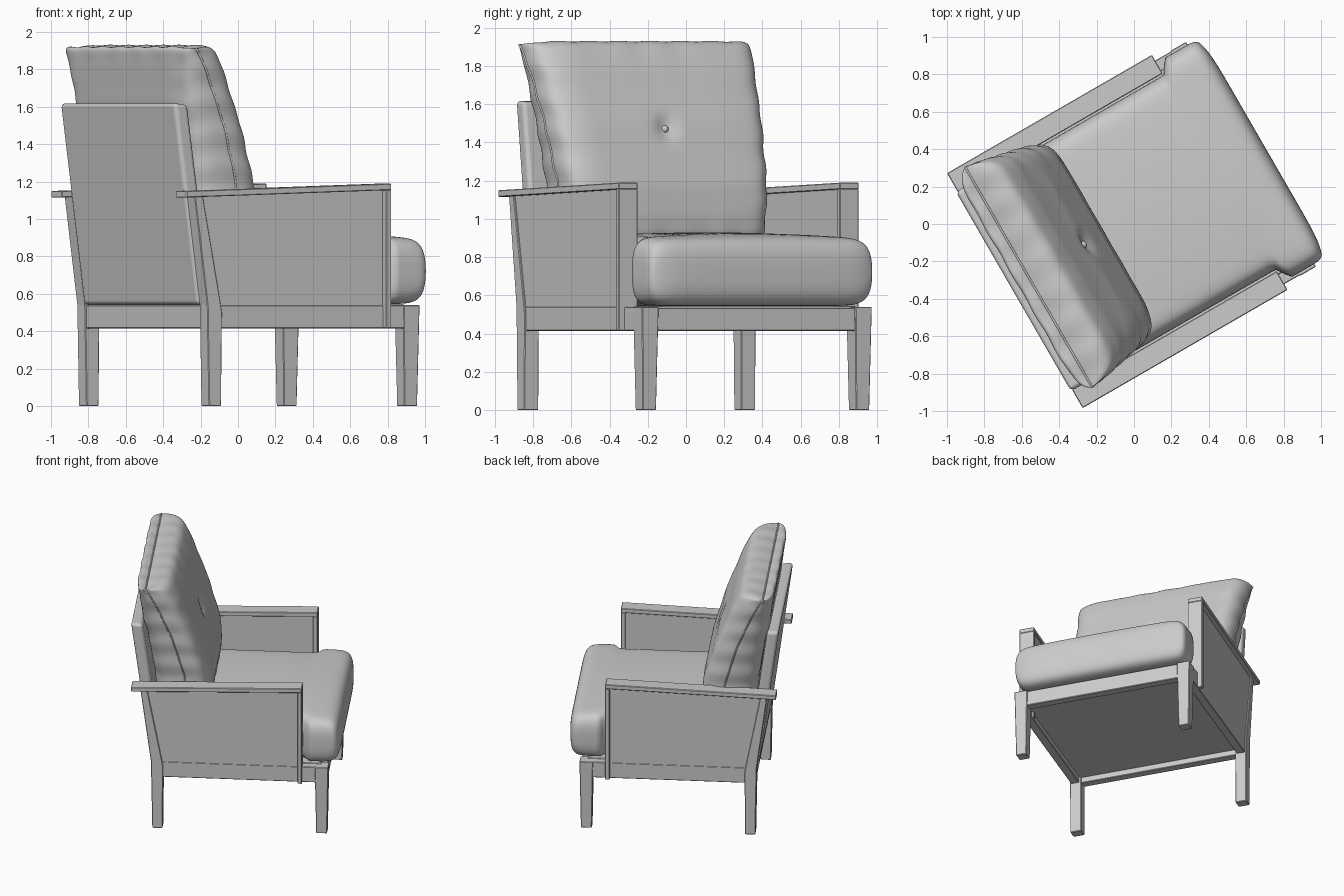
import bpy, bmesh
from math import sin, pi, radians, exp
from mathutils import Matrix, Vector

if "Cube" in bpy.data.objects:
    bpy.data.objects.remove(bpy.data.objects["Cube"])

# Chair is modelled facing +x, then turned 30 degrees
PLACE = Matrix.Rotation(radians(30), 4, 'Z') @ Matrix.Translation((0, 0.01, 0))


def finish(name, bm, mirror=False, bevel=0.0, smooth=False):
    bmesh.ops.recalc_face_normals(bm, faces=bm.faces)
    me = bpy.data.meshes.new(name)
    bm.to_mesh(me)
    bm.free()
    ob = bpy.data.objects.new(name, me)
    bpy.context.collection.objects.link(ob)
    ob.matrix_world = PLACE
    if mirror:
        m = ob.modifiers.new("Mirror", 'MIRROR')
        m.use_axis = (False, True, False)
        m.use_mirror_merge = False
    if bevel:
        b = ob.modifiers.new("Bevel", 'BEVEL')
        b.width, b.segments = bevel, 4 if bevel > 0.01 else 1
        b.limit_method = 'ANGLE'
        b.harden_normals = bevel > 0.01
    if smooth:
        for p in me.polygons:
            p.use_smooth = True
    return ob


def prism(name, profile, y0, y1, mirror=False, bevel=0.004, smooth=False):
    """Side profile in (x, z), extruded across y."""
    bm = bmesh.new()
    a, b = [[bm.verts.new((x, y, z)) for x, z in profile] for y in (y0, y1)]
    bm.faces.new(a)
    bm.faces.new(b)
    for i in range(len(a)):
        bm.faces.new((a[i - 1], a[i], b[i], b[i - 1]))
    return finish(name, bm, mirror, bevel, smooth)


def box(name, x0, x1, y0, y1, z0, z1, **kw):
    return prism(name, [(x0, z0), (x1, z0), (x1, z1), (x0, z1)], y0, y1, **kw)


def cushion(name, fn, n):
    """Two grids (side = +1/-1) sharing one seam border, denser near the edges."""
    bm = bmesh.new()
    par = [sin(pi / 2 * sin(pi / 2 * (-1 + 2 * i / n))) for i in range(n + 1)]
    front = [[bm.verts.new(fn(a, b, 1)) for b in par] for a in par]
    back = [[front[i][j] if i in (0, n) or j in (0, n) else bm.verts.new(fn(a, b, -1))
             for j, b in enumerate(par)] for i, a in enumerate(par)]
    for g in (front, back):
        for i in range(n):
            for j in range(n):
                bm.faces.new((g[i][j], g[i + 1][j], g[i + 1][j + 1], g[i][j + 1]))
    return finish(name, bm, smooth=True)


def lerp_table(t, z):
    for (z0, v0), (z1, v1) in zip(t, t[1:]):
        if z <= z1:
            break
    k = (z - z0) / (z1 - z0)
    return v0 + (v1 - v0) * k


# Tapered front legs
bm = bmesh.new()
bmesh.ops.create_cube(bm, size=1)
for v in bm.verts:
    s = 0.1 if v.co.z > 0 else 0.08
    v.co = (0.678 + v.co.x * s, 0.644 + v.co.y * s, 0.54 if v.co.z > 0 else 0)
finish("front_leg", bm, True, 0.004)

# Back legs: tapered foot, then a raked post up to the arm
prism("back_leg", [(-0.575, 0), (-0.5, 0), (-0.495, 0.5), (-0.505, 0.56), (-0.615, 1.135),
                   (-0.665, 1.135), (-0.585, 0.54), (-0.583, 0.42)], 0.612, 0.698, True)

# Base frame
box("side_rail", -0.55, 0.65, 0.625, 0.69, 0.415, 0.54, mirror=True)
box("front_rail", 0.65, 0.717, -0.62, 0.62, 0.415, 0.535)
box("back_rail", -0.575, -0.51, -0.62, 0.62, 0.415, 0.54)
box("seat_deck", -0.53, 0.67, -0.63, 0.63, 0.46, 0.545)

# Arms: inset panel framed by a top board and a front board
prism("arm_panel", [(-0.53, 0.53), (0.52, 0.53), (0.52, 1.165), (-0.64, 1.13)], 0.62, 0.688, True)
prism("arm_top", [(-0.73, 1.115), (0.535, 1.155), (0.535, 1.19), (-0.73, 1.15)], 0.61, 0.725, True)
box("arm_front_board", 0.502, 0.535, 0.61, 0.725, 0.415, 1.157, mirror=True)

# Leaning upholstered back panel
prism("back_panel", [(-0.595, 0.54), (-0.505, 0.54), (-0.655, 1.612), (-0.742, 1.62)],
      -0.615, 0.615, bevel=0.025, smooth=True)


# T-shaped seat cushion
def seat_point(a, b, side):
    xf = 0.812 - 0.025 * abs(a) ** 10
    x = -0.5 + (xf + 0.5) * (b + 1) / 2
    k = min(1, max(0, (x - 0.53) / 0.06))
    k = k * k * (3 - 2 * k)
    w = 0.6 + 0.077 * k - 0.022 * max(0, b) ** 40
    f = max(0, (1 - abs(a) ** 20) * (1 - abs(b) ** 20)) ** 0.35
    crown = 0.03 * (1 - a * a) * (1 - b ** 4) if side > 0 else 0
    return Vector((x, w * a, 0.722 + side * (0.177 * f + crown)))


cushion("seat_cushion", seat_point, 80)

# Back cushion: slanted pillow with puckered seam and central tuft
MID = [(0.9, -0.33), (1.2, -0.345), (1.5, -0.435), (1.75, -0.545), (1.95, -0.645)]
FRONT = [(0.9, 0.165), (1.05, 0.18), (1.3, 0.17), (1.6, 0.16), (1.95, 0.165)]
BACK = [(0.9, 0.22), (1.2, 0.24), (1.6, 0.19), (1.95, 0.08)]


def pillow_point(a, b, side):
    z = 1.41 + 0.51 * b
    w = 0.63 + 0.042 * b + 0.016 * max(0, b) ** 6
    edge = max(abs(a), abs(b)) ** 6
    pucker = edge * 0.006 * (sin(21 * b + 1) + sin(17 * a))
    f = max(0, (1 - abs(a) ** 11) * (1 - abs(b) ** 14)) ** 0.42
    y = 0.025 + w * a * (1 - 0.015 * abs(b) ** 20) + a * edge * 0.004 * sin(19 * b)
    t = lerp_table(FRONT if side > 0 else BACK, z)
    x = lerp_table(MID, z) + side * (t * f + pucker * f)
    if side > 0:
        d2 = (y - 0.03) ** 2 + (z - 1.47) ** 2
        x -= 0.035 * exp(-d2 / 0.0025)
    # top slopes down a little towards the back
    drop = 0.03 * max(0, b) ** 8 * (1 - 0.6 * f * (side > 0))
    return Vector((x, y, z + 0.035 * b * f - drop + 0.018 * b + edge * 0.003 * sin(23 * a)))


cushion("back_cushion", pillow_point, 90)

# Piping round the back cushion seam
N = 60
side = [-1 + 2 * i / N for i in range(N)]
loop = ([(s, -1) for s in side] + [(1, s) for s in side]
        + [(-s, 1) for s in side] + [(-1, -s) for s in side])
cu = bpy.data.curves.new("back_cushion_piping", 'CURVE')
cu.dimensions = '3D'
cu.bevel_depth, cu.bevel_resolution = 0.006, 2
sp = cu.splines.new('POLY')
sp.points.add(len(loop) - 1)
for p, (a, b) in zip(sp.points, loop):
    p.co = (*pillow_point(a, b, 1), 1)
sp.use_cyclic_u = True
pipe = bpy.data.objects.new("back_cushion_piping", cu)
bpy.context.collection.objects.link(pipe)
pipe.matrix_world = PLACE

# Tuft button
bm = bmesh.new()
bmesh.ops.create_uvsphere(bm, u_segments=16, v_segments=10, radius=0.02)
bx = lerp_table(MID, 1.47) + lerp_table(FRONT, 1.47) - 0.03
bmesh.ops.translate(bm, verts=bm.verts, vec=(bx, 0.03, 1.47))
finish("tuft_button", bm, smooth=True)
